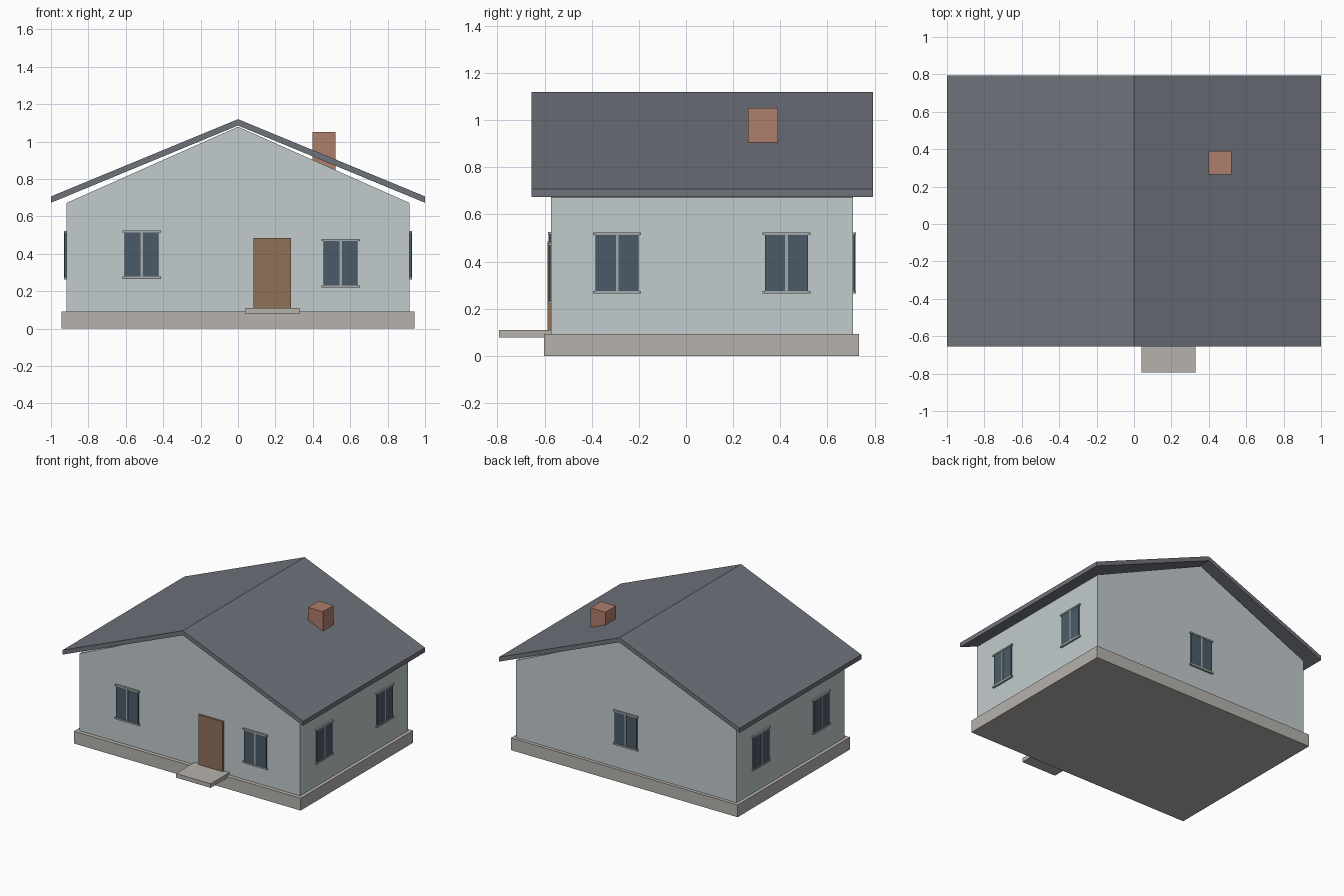
import bpy, bmesh, math
from mathutils import Matrix, Vector

if "Cube" in bpy.data.objects:
    bpy.data.objects.remove(bpy.data.objects["Cube"])


def material(name, rgb):
    m = bpy.data.materials.new(name)
    m.diffuse_color = (*rgb, 1)
    m.use_nodes = True
    m.node_tree.nodes["Principled BSDF"].inputs["Base Color"].default_value = m.diffuse_color
    return m


WALL = material("wall_paint", (0.54, 0.60, 0.61))
ROOF = material("roof_slate", (0.16, 0.17, 0.20))
STONE = material("stone", (0.47, 0.45, 0.42))
BRICK = material("brick", (0.42, 0.21, 0.15))
WOOD = material("door_wood", (0.28, 0.165, 0.10))
GLASS = material("glass", (0.07, 0.105, 0.14))
TRIM = material("window_trim", (0.38, 0.40, 0.41))


def finish(name, bm, mat):
    bmesh.ops.recalc_face_normals(bm, faces=bm.faces)
    mesh = bpy.data.meshes.new(name)
    bm.to_mesh(mesh)
    bm.free()
    mesh.materials.append(mat)
    obj = bpy.data.objects.new(name, mesh)
    bpy.context.collection.objects.link(obj)
    return obj


def box(name, x, y, z, mat, matrix=Matrix()):
    """Box from (min, max) ranges on each axis."""
    bm = bmesh.new()
    bmesh.ops.create_cube(bm, size=1)
    for v in bm.verts:
        v.co = Vector([(a + b) / 2 + c * (b - a) for c, (a, b) in zip(v.co, (x, y, z))])
    bm.transform(matrix)
    return finish(name, bm, mat)


def extrude_profile(name, points, y0, y1, mat):
    """Extrude an x-z profile along y."""
    bm = bmesh.new()
    face = bm.faces.new([bm.verts.new((x, y0, z)) for x, z in points])
    new = bmesh.ops.extrude_face_region(bm, geom=[face])["geom"]
    verts = [g for g in new if isinstance(g, bmesh.types.BMVert)]
    bmesh.ops.translate(bm, verts=verts, vec=(0, y1 - y0, 0))
    return finish(name, bm, mat)


# House body
box("foundation", (-0.943, 0.943), (-0.602, 0.733), (0, 0.092), STONE)
extrude_profile("walls", [(-0.917, 0.092), (0.917, 0.092), (0.917, 0.672),
                          (0, 1.08), (-0.917, 0.672)], -0.572, 0.708, WALL)

# Gabled roof slab
extrude_profile("roof", [(-1, 0.673), (0, 1.086), (1, 0.673),
                         (1, 0.707), (0, 1.12), (-1, 0.707)], -0.655, 0.793, ROOF)
box("chimney", (0.397, 0.521), (0.264, 0.39), (0.83, 1.051), BRICK)

# Entrance
box("door", (0.082, 0.284), (-0.588, -0.56), (0.108, 0.485), WOOD)
box("doorstep", (0.039, 0.328), (-0.793, -0.572), (0.079, 0.11), STONE)


def window(name, x, y, z, angle):
    """Window centred on a wall point; local -y faces outwards."""
    m = Matrix.Translation((x, y, z)) @ Matrix.Rotation(angle, 4, 'Z')
    box(name + "_glass", (-0.091, 0.091), (-0.010, 0.01), (-0.119, 0.119), GLASS, m)
    box(name + "_mullion", (-0.006, 0.006), (-0.012, 0.01), (-0.119, 0.119), TRIM, m)
    box(name + "_head", (-0.102, 0.102), (-0.013, 0.01), (0.118, 0.129), TRIM, m)
    box(name + "_sill", (-0.102, 0.102), (-0.014, 0.01), (-0.130, -0.118), TRIM, m)


window("front_left_window", -0.515, -0.572, 0.396, 0)
window("front_right_window", 0.549, -0.572, 0.35, 0)
window("back_window", 0.0, 0.708, 0.394, math.pi)
for side, s in (("right", 1), ("left", -1)):
    for place, y in (("front", -0.292), ("rear", 0.426)):
        window(f"{side}_side_{place}_window", s * 0.917, y, 0.394, s * math.pi / 2)
